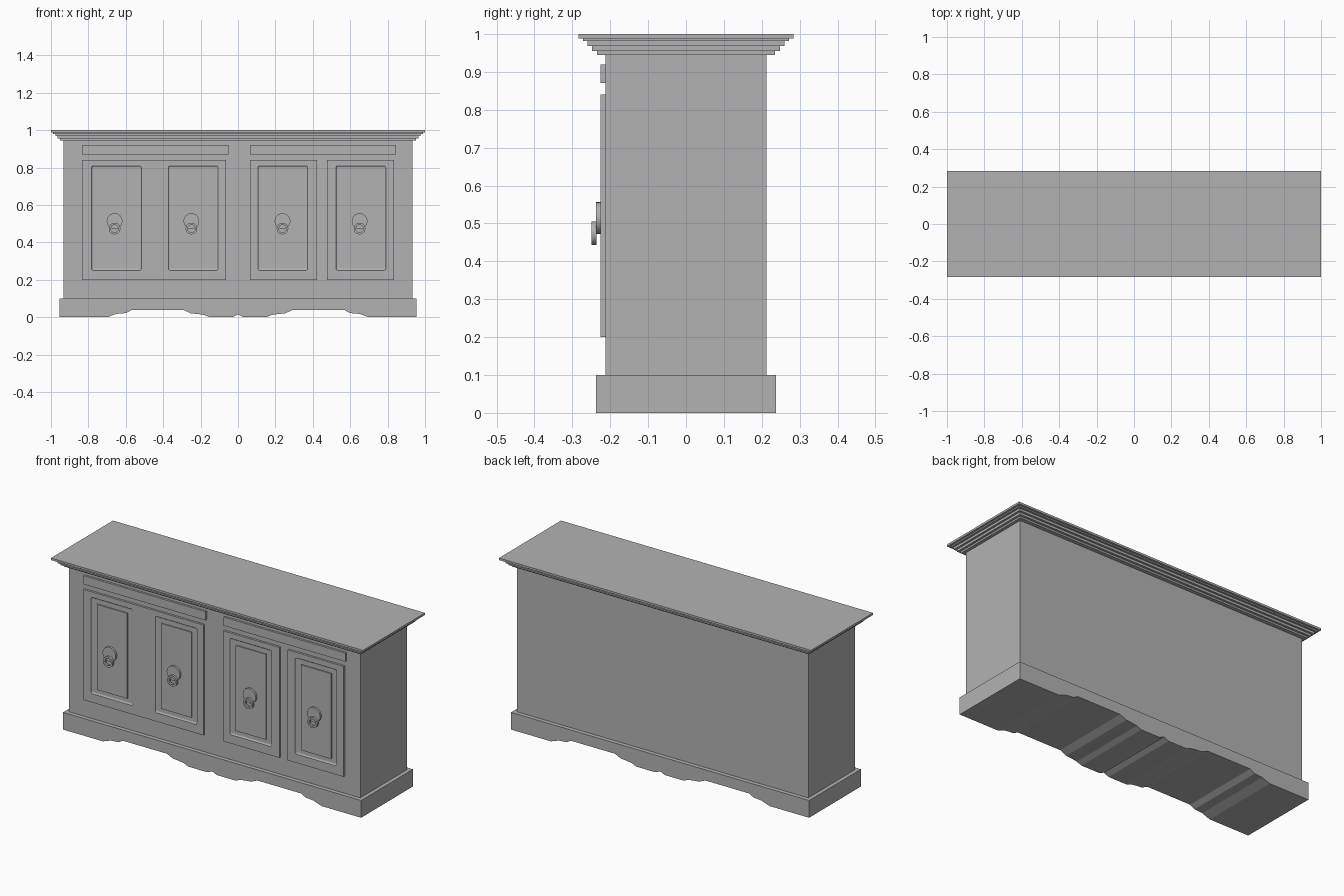
import bpy
import bmesh
import math

cube = bpy.data.objects.get("Cube")
if cube:
    bpy.data.objects.remove(cube, do_unlink=True)

grey = bpy.data.materials.new("plain grey")
grey.use_nodes = True
colour = (0.45, 0.45, 0.45, 1)
grey.diffuse_color = colour
grey.node_tree.nodes["Principled BSDF"].inputs["Base Color"].default_value = colour


def finish(name, bm):
    bmesh.ops.recalc_face_normals(bm, faces=bm.faces)
    mesh = bpy.data.meshes.new(name)
    bm.to_mesh(mesh)
    bm.free()
    mesh.materials.append(grey)
    obj = bpy.data.objects.new(name, mesh)
    bpy.context.collection.objects.link(obj)
    return obj


def box(name, x, y, z):
    """Box from (low, high) pairs on each axis."""
    bm = bmesh.new()
    bmesh.ops.create_cube(bm, size=1)
    for v in bm.verts:
        v.co = [r[0] if c < 0 else r[1] for c, r in zip(v.co, (x, y, z))]
    return finish(name, bm)


def prism(name, outline, y0, y1):
    """Extrude an (x, z) outline from y0 to y1."""
    bm = bmesh.new()
    face = bm.faces.new([bm.verts.new((x, y0, z)) for x, z in outline])
    moved = bmesh.ops.extrude_face_region(bm, geom=[face])["geom"]
    bmesh.ops.translate(bm, vec=(0, y1 - y0, 0),
                        verts=[g for g in moved if isinstance(g, bmesh.types.BMVert)])
    return finish(name, bm)


def lathe(name, profile, x, z, closed=False):
    """Turn a (radius, y) profile about the y axis through (x, z)."""
    bm = bmesh.new()
    verts = [bm.verts.new((r, y, 0)) for r, y in profile]
    pairs = list(zip(verts, verts[1:]))
    if closed:
        pairs.append((verts[-1], verts[0]))
    edges = [bm.edges.new(p) for p in pairs]
    bmesh.ops.spin(bm, geom=verts + edges, axis=(0, 1, 0), cent=(0, 0, 0),
                   angle=math.tau, steps=32, use_duplicate=False)
    bmesh.ops.remove_doubles(bm, verts=bm.verts, dist=0.0001)
    obj = finish(name, bm)
    obj.location = (x, 0, z)
    bpy.ops.object.select_all(action="DESELECT")
    obj.select_set(True)
    bpy.context.view_layer.objects.active = obj
    bpy.ops.object.shade_smooth_by_angle(angle=math.radians(35))


# Cabinet body
BODY_Y, FRONT_Y = -0.213, -0.225
box("cabinet_body", (-0.933, 0.933), (BODY_Y, -BODY_Y), (0.09, 0.95))

# Plinth with a scalloped lower edge, mirrored about the middle
half = [(0.03, 0), (0.15, 0), (0.18, 0.012), (0.22, 0.018), (0.25, 0.02),
        (0.29, 0.038), (0.57, 0.038), (0.60, 0.022), (0.65, 0.018),
        (0.70, 0), (0.955, 0), (0.955, 0.1)]
prism("scalloped_plinth", [(0, 0.014)] + half + [(-x, z) for x, z in reversed(half)],
      -0.237, 0.237)

# Stepped cornice and top
tiers = [(0.235, 0.945, 0.955), (0.248, 0.955, 0.968), (0.26, 0.968, 0.981),
         (0.272, 0.981, 0.988), (0.284, 0.988, 1.0)]
for i, (depth, low, high) in enumerate(tiers):
    width = 0.716 + depth
    box(f"cornice_step_{i + 1}", (-width, width), (-depth, depth), (low, high))

# Drawer fronts
for side, x in (("right", (-0.834, -0.051)), ("left", (0.064, 0.845))):
    box(f"{side}_drawer_front", x, (FRONT_Y, BODY_Y), (0.87, 0.92))


# Door slabs, each with a groove around its raised panels
def door(name, x0, x1, centres):
    slab = box(name, (x0, x1), (FRONT_Y, BODY_Y + 0.005), (0.2, 0.84))
    for i, c in enumerate(centres):
        cutter = box(f"{name}_cutter_{i}", (c - 0.134, c + 0.134),
                     (FRONT_Y - 0.05, FRONT_Y + 0.007), (0.25, 0.81))
        bevel = cutter.modifiers.new("rounded corners", "BEVEL")
        bevel.width, bevel.segments = 0.01, 3
        cutter.hide_render = True
        cutter.hide_set(True)
        cut = slab.modifiers.new("panel recess", "BOOLEAN")
        cut.object, cut.operation, cut.solver = cutter, "DIFFERENCE", "EXACT"
        box(f"{name}_panel_{i + 1}", (c - 0.097, c + 0.097),
            (FRONT_Y, BODY_Y), (0.282, 0.776))


door("double_door", -0.834, -0.064, (-0.65, -0.239))
door("inner_door", 0.064, 0.4225, (0.239,))
door("outer_door", 0.476, 0.834, (0.657,))

# Round handle plates with hanging rings
for i, x in enumerate((-0.66, -0.249, 0.238, 0.65)):
    lathe(f"handle_plate_{i + 1}",
          [(0, -0.237), (0.042, -0.237), (0.042, FRONT_Y), (0, FRONT_Y)], x, 0.514)
    lathe(f"handle_ring_{i + 1}",
          [(0.02, -0.249), (0.031, -0.249), (0.031, -0.236), (0.02, -0.236)],
          x, 0.474, closed=True)
